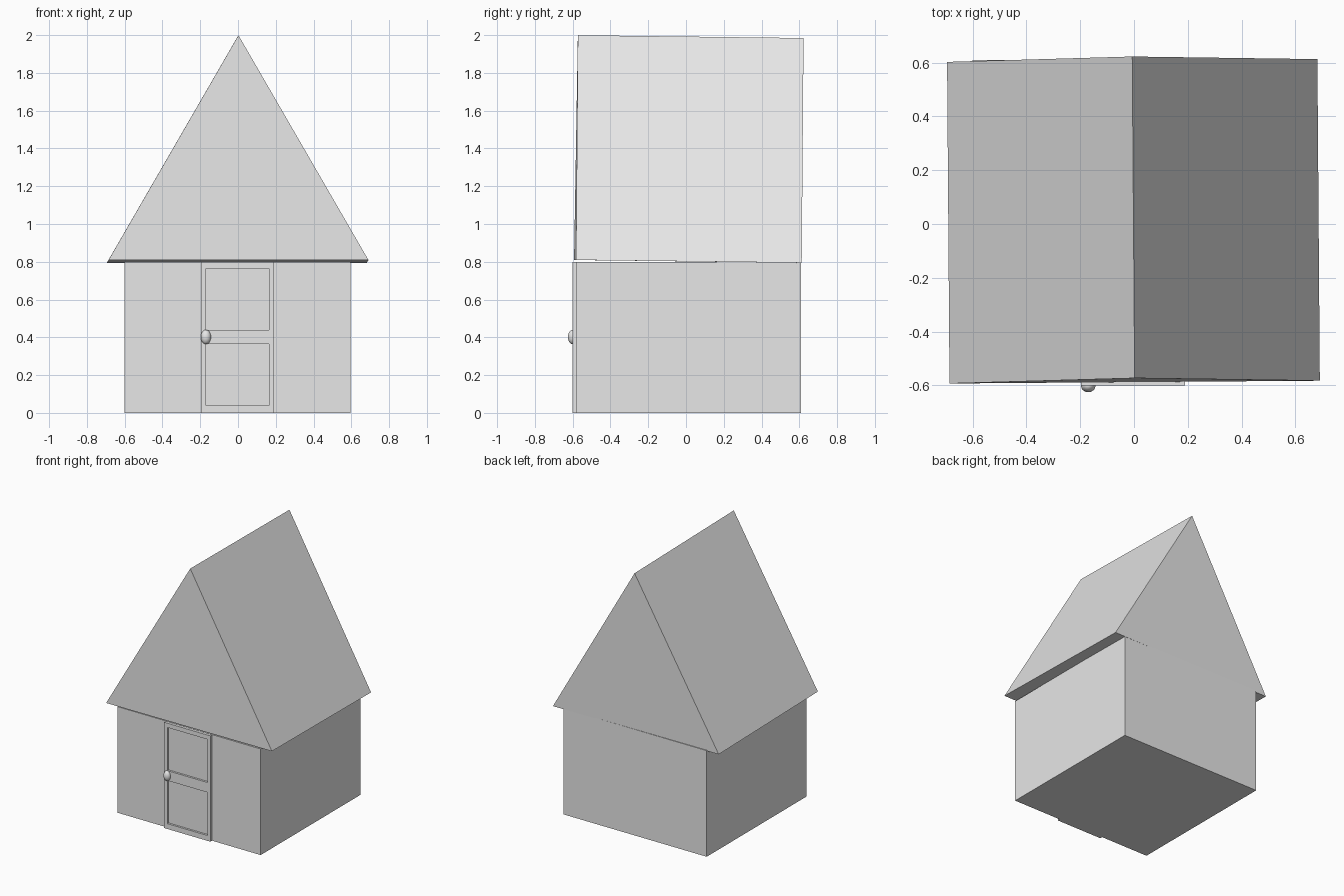
import bpy, bmesh
from mathutils import Vector

cube = bpy.data.objects.get("Cube")
if cube:
    bpy.data.objects.remove(cube, do_unlink=True)

# One plain grey for the whole house
grey = bpy.data.materials.new("plain_grey")
grey.use_nodes = True
grey.diffuse_color = (0.8, 0.8, 0.8, 1)
grey.node_tree.nodes["Principled BSDF"].inputs["Base Color"].default_value = (0.8, 0.8, 0.8, 1)


def make_object(name, bm):
    bmesh.ops.recalc_face_normals(bm, faces=bm.faces)
    mesh = bpy.data.meshes.new(name)
    bm.to_mesh(mesh)
    bm.free()
    mesh.materials.append(grey)
    obj = bpy.data.objects.new(name, mesh)
    bpy.context.collection.objects.link(obj)
    return obj


def box(name, low, high):
    low, high = Vector(low), Vector(high)
    bm = bmesh.new()
    bmesh.ops.create_cube(bm, size=1)
    bmesh.ops.scale(bm, vec=high - low, verts=bm.verts)
    bmesh.ops.translate(bm, vec=(low + high) / 2, verts=bm.verts)
    return make_object(name, bm)


# Walls
box("walls", (-0.6, -0.58, 0), (0.595, 0.61, 0.8))

# Roof: a triangular prism, set very slightly askew
bm = bmesh.new()
length = 1.195
gable = bm.faces.new([bm.verts.new((x, -length / 2, z))
                      for x, z in ((-0.688, 0), (0.688, 0), (0, 1.19))])
sweep = bmesh.ops.extrude_face_region(bm, geom=[gable], use_keep_orig=True)
bmesh.ops.translate(bm, vec=(0, length, 0),
                    verts=[v for v in sweep["geom"] if isinstance(v, bmesh.types.BMVert)])
roof = make_object("roof", bm)
roof.location = (-0.002, 0.01, 0.802)
roof.rotation_euler = (-0.0125, 0, 0.0075)

# Door: a front grid of cells, the two panel cells recessed, rim pulled back
bm = bmesh.new()
columns = (-0.197, -0.17, 0.165, 0.19)
rows = (0, 0.04, 0.365, 0.44, 0.765, 0.798)
front, back, panel = -0.6, -0.575, -0.585
grid = [[bm.verts.new((x, front, z)) for x in columns] for z in rows]
panels = []
for r in range(len(rows) - 1):
    for c in range(len(columns) - 1):
        face = bm.faces.new((grid[r][c], grid[r][c + 1], grid[r + 1][c + 1], grid[r + 1][c]))
        if c == 1 and r in (1, 3):
            panels.append(face)
rim = [e for e in bm.edges if e.is_boundary]
sides = bmesh.ops.extrude_edge_only(bm, edges=rim)
for v in sides["geom"]:
    if isinstance(v, bmesh.types.BMVert):
        v.co.y = back
for face in panels:
    inner = bmesh.ops.extrude_discrete_faces(bm, faces=[face])["faces"][0]
    for v in inner.verts:
        v.co.y = panel
make_object("door", bm)

# Door knob
bm = bmesh.new()
bmesh.ops.create_uvsphere(bm, u_segments=32, v_segments=16, radius=1)
bmesh.ops.scale(bm, vec=(0.027, 0.025, 0.038), verts=bm.verts)
for face in bm.faces:
    face.smooth = True
knob = make_object("door_knob", bm)
knob.location = (-0.17, -0.6, 0.402)
